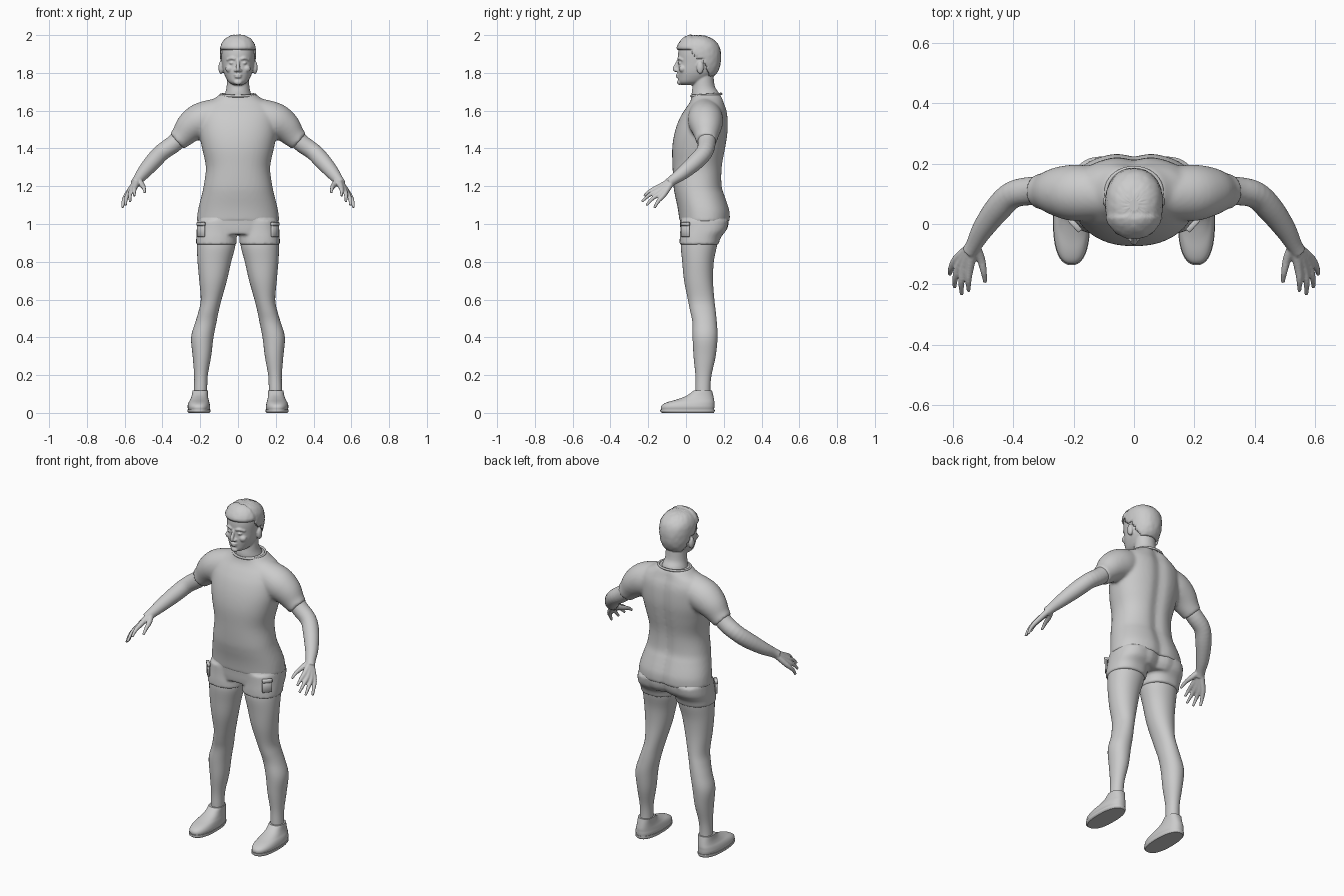
import bpy, bmesh, math, random
from mathutils import Vector, Matrix
random.seed(3)


def spline(rows, k=4):
    # Catmull-Rom interpolation of rows of numbers
    out = []
    for i in range(len(rows) - 1):
        p0, p1 = rows[max(i - 1, 0)], rows[i]
        p2, p3 = rows[i + 1], rows[min(i + 2, len(rows) - 1)]
        for j in range(k):
            t = j / k
            out.append([0.5 * (2 * b + (c - a) * t + (2 * a - 5 * b + 4 * c - d) * t * t
                               + (3 * b - a - 3 * c + d) * t ** 3)
                        for a, b, c, d in zip(p0, p1, p2, p3)])
    out.append(list(rows[-1]))
    return out


def skin(bm, rings):
    loops = [[bm.verts.new(p) for p in r] for r in rings]
    n = len(loops[0])
    for a, b in zip(loops, loops[1:]):
        for i in range(n):
            bm.faces.new((a[i], a[(i + 1) % n], b[(i + 1) % n], b[i]))
    bm.faces.new(loops[0])
    bm.faces.new(loops[-1])


def stack(bm, rows, e=2.3, n=48, groove=0.0, s=1):
    # horizontal sections: z, x centre, half width, y front, y back
    rings = []
    for z, xc, hw, yf, yb in spline(rows):
        ring = []
        for i in range(n):
            a = 2 * math.pi * i / n
            c, q = math.cos(a), math.sin(a)
            x = hw * math.copysign(abs(c) ** (2 / e), c)
            y = (yf + yb) / 2 + (yb - yf) / 2 * math.copysign(abs(q) ** (2 / e), q)
            if q > 0:
                y -= groove * math.exp(-(x / 0.035) ** 2)
            ring.append((s * (xc + x), y, z))
        rings.append(ring)
    skin(bm, rings)


def tube(bm, rows, n=20, s=1):
    # round sections along a path: x, y, z, radius
    pts = spline(rows)
    P = [Vector((s * p[0], p[1], p[2])) for p in pts]
    rings = []
    for i, p in enumerate(P):
        t = (P[min(i + 1, len(P) - 1)] - P[max(i - 1, 0)]).normalized()
        u = t.cross(Vector((0.1, 0.2, 1))).normalized()
        v = t.cross(u)
        rings.append([p + pts[i][3] * (u * math.cos(2 * math.pi * j / n) + v * math.sin(2 * math.pi * j / n))
                      for j in range(n)])
    skin(bm, rings)


def blob(bm, loc, rad):
    bmesh.ops.create_uvsphere(bm, u_segments=20, v_segments=14, radius=1,
                              matrix=Matrix.Translation(loc) @ Matrix.Diagonal((*rad, 1)))


def finish(name, bm, voxel=0, smooth=0, mirror=False):
    bmesh.ops.recalc_face_normals(bm, faces=bm.faces)
    for f in bm.faces:
        f.smooth = len(f.verts) < 5
    me = bpy.data.meshes.new(name)
    bm.to_mesh(me)
    bm.free()
    ob = bpy.data.objects.new(name, me)
    bpy.context.collection.objects.link(ob)
    if voxel:
        m = ob.modifiers.new("merge", 'REMESH')
        m.mode, m.voxel_size, m.use_smooth_shade = 'VOXEL', voxel, True
    if smooth:
        m = ob.modifiers.new("soften", 'SMOOTH')
        m.factor, m.iterations = 0.5, smooth
    if mirror:
        m = ob.modifiers.new("mirror", 'MIRROR')
        m.use_mirror_merge = False
    return ob


# head, neck and face
skull = [(1.735, 0, .022, -.022, .05), (1.75, 0, .048, -.038, .09), (1.78, 0, .067, -.042, .135),
         (1.81, 0, .078, -.044, .162), (1.85, 0, .085, -.041, .176), (1.90, 0, .089, -.042, .178),
         (1.94, 0, .085, -.034, .168), (1.97, 0, .068, -.012, .142), (1.987, 0, .042, .015, .108),
         (1.992, 0, .015, .045, .08)]
bm = bmesh.new()
stack(bm, skull, 2.2)
stack(bm, [(1.63, 0, .09, .035, .185), (1.69, 0, .069, .03, .175), (1.73, 0, .06, .035, .152),
           (1.80, 0, .058, .04, .145)], 2)
tube(bm, [(0, -.038, 1.872, .007), (0, -.05, 1.845, .009), (0, -.061, 1.82, .011), (0, -.05, 1.81, .008)])
for z, w in ((1.789, .021), (1.778, .018)):
    blob(bm, (0, -.043, z), (w, .011, .006))
blob(bm, (0, -.034, 1.75), (.022, .014, .014))
for s in (-1, 1):
    blob(bm, (s * .013, -.048, 1.813), (.009, .01, .008))
    tube(bm, [(.014, -.041, 1.872, .006), (.035, -.038, 1.878, .007), (.06, -.018, 1.868, .005)], s=s)
    blob(bm, (s * .033, -.031, 1.852), (.014, .012, .007))
    blob(bm, (s * .045, -.018, 1.822), (.022, .02, .02))
    blob(bm, (s * .09, .075, 1.828), (.014, .019, .034))
finish("head", bm, .0045, 3)

# short cropped hair: enlarged skull cut at the hairline
bm = bmesh.new()
stack(bm, skull, 2.2, 64)
bmesh.ops.recalc_face_normals(bm, faces=bm.faces)
bm.normal_update()
for v in bm.verts:
    quiff = .006 if v.co.y < .03 and v.co.z > 1.93 else 0
    v.co += v.normal * (.007 + quiff + random.uniform(-.0012, .0012))


def hairline(y):
    if y < .02:
        return 1.925
    if y < .06:
        return 1.925 - (y - .02) * 1.4
    return max(1.785, 1.88 - (y - .085) * 2.2) if y > .085 else 1.87


low = [f for f in bm.faces if f.calc_center_median().z < hairline(f.calc_center_median().y)]
bmesh.ops.delete(bm, geom=low, context='FACES')
hair = finish("hair", bm)
m = hair.modifiers.new("thickness", 'SOLIDIFY')
m.thickness, m.offset = .01, -1

# shirt: torso and sleeves blended together
bm = bmesh.new()
stack(bm, [(1.01, 0, .219, -.034, .236), (1.06, 0, .214, -.04, .236), (1.10, 0, .206, -.047, .226),
           (1.15, 0, .193, -.058, .209), (1.20, 0, .182, -.066, .194), (1.30, 0, .170, -.071, .195),
           (1.40, 0, .190, -.073, .212), (1.48, 0, .205, -.061, .224), (1.55, 0, .207, -.038, .225),
           (1.60, 0, .200, -.01, .219), (1.64, 0, .170, .018, .205), (1.665, 0, .125, .028, .198),
           (1.685, 0, .098, .03, .19)], 2.25, 64, .014)
for s in (-1, 1):
    tube(bm, [(.09, .10, 1.585, .085), (.19, .103, 1.55, .094), (.25, .107, 1.513, .083),
              (.295, .108, 1.465, .063), (.324, .108, 1.438, .055)], 32, s)
finish("shirt", bm, .009, 6)

# collar band
bpy.ops.mesh.primitive_torus_add(major_radius=1, minor_radius=.07, major_segments=48, minor_segments=10,
                                 location=(0, .107, 1.683), rotation=(math.radians(4), 0, 0))
collar = bpy.context.object
collar.name = "collar"
collar.scale = (.092, .08, .10)
bpy.ops.object.shade_smooth()

# shorts: hips and two short legs
bm = bmesh.new()
stack(bm, [(.945, 0, .214, -.026, .20), (.975, 0, .217, -.03, .222), (1.01, 0, .215, -.032, .23),
           (1.05, 0, .208, -.035, .23)], 2.4, 64, .02)
for s in (-1, 1):
    stack(bm, [(.89, .115, .107, -.034, .172), (.93, .114, .107, -.033, .185), (.97, .112, .107, -.03, .215),
               (1.02, .108, .105, -.028, .225)], 2.3, s=s)
finish("shorts", bm, .008, 3)

# side pocket flaps on the shorts
bm = bmesh.new()
for z, h in ((.962, .06), (1.0, .02)):
    bmesh.ops.create_cube(bm, size=1, matrix=Matrix.Translation((.196, -.003, z)) @ Matrix.Rotation(
        math.radians(48), 4, 'Z') @ Matrix.Diagonal((.055, .012 + (z > .98) * .006, h, 1)))
pocket = finish("pocket", bm, mirror=True)
pocket.modifiers.new("round", 'BEVEL').width = .003

# legs
bm = bmesh.new()
stack(bm, [(.08, .199, .036, .05, .132), (.13, .198, .035, .05, .129), (.20, .196, .036, .05, .135),
           (.30, .191, .049, .04, .157), (.40, .189, .059, .035, .167), (.48, .170, .056, .034, .163),
           (.54, .155, .053, .022, .157), (.60, .142, .055, .01, .15), (.70, .132, .073, -.01, .143),
           (.80, .125, .089, -.02, .147), (.88, .116, .101, -.027, .163), (.93, .114, .10, -.02, .17)], 2.1, 40)
finish("leg", bm, mirror=True)

# shoes and soles
bm = bmesh.new()
stack(bm, [(.012, .206, .056, -.13, .148), (.03, .207, .06, -.133, .15), (.045, .207, .058, -.123, .15),
           (.058, .206, .054, -.095, .15), (.072, .204, .048, -.045, .148), (.092, .202, .043, .005, .144),
           (.118, .2, .041, .04, .138)], 2.4, 40)
finish("shoe", bm, mirror=True)
bm = bmesh.new()
stack(bm, [(0, .206, .056, -.127, .147), (.008, .207, .061, -.136, .152), (.018, .207, .061, -.136, .152)], 2.4, 40)
finish("sole", bm, mirror=True)

# arms with hands
wrist = (.53, -.068, 1.234)
bm = bmesh.new()
tube(bm, [(.26, .11, 1.51, .045), (.33, .11, 1.433, .047), (.40, .098, 1.382, .045), (.45, .052, 1.33, .044),
          (.50, -.015, 1.272, .036), (*wrist, .027), (.545, -.092, 1.215, .026)], 24)
fingers = [((.545, -.145, 1.195), (.549, -.188, 1.176), (.548, -.222, 1.148)),
           ((.562, -.140, 1.181), (.572, -.192, 1.155), (.571, -.234, 1.118)),
           ((.576, -.130, 1.168), (.592, -.176, 1.136), (.595, -.210, 1.098)),
           ((.587, -.115, 1.158), (.606, -.147, 1.121), (.611, -.167, 1.086)),
           ((.508, -.115, 1.207), (.498, -.160, 1.190), (.493, -.194, 1.166))]
for k, m_, t in fingers:
    tube(bm, [(*wrist, .018), (*k, .0145), (*m_, .0105), (*t, .007)], 14)
finish("arm", bm, .0045, 3, True)
